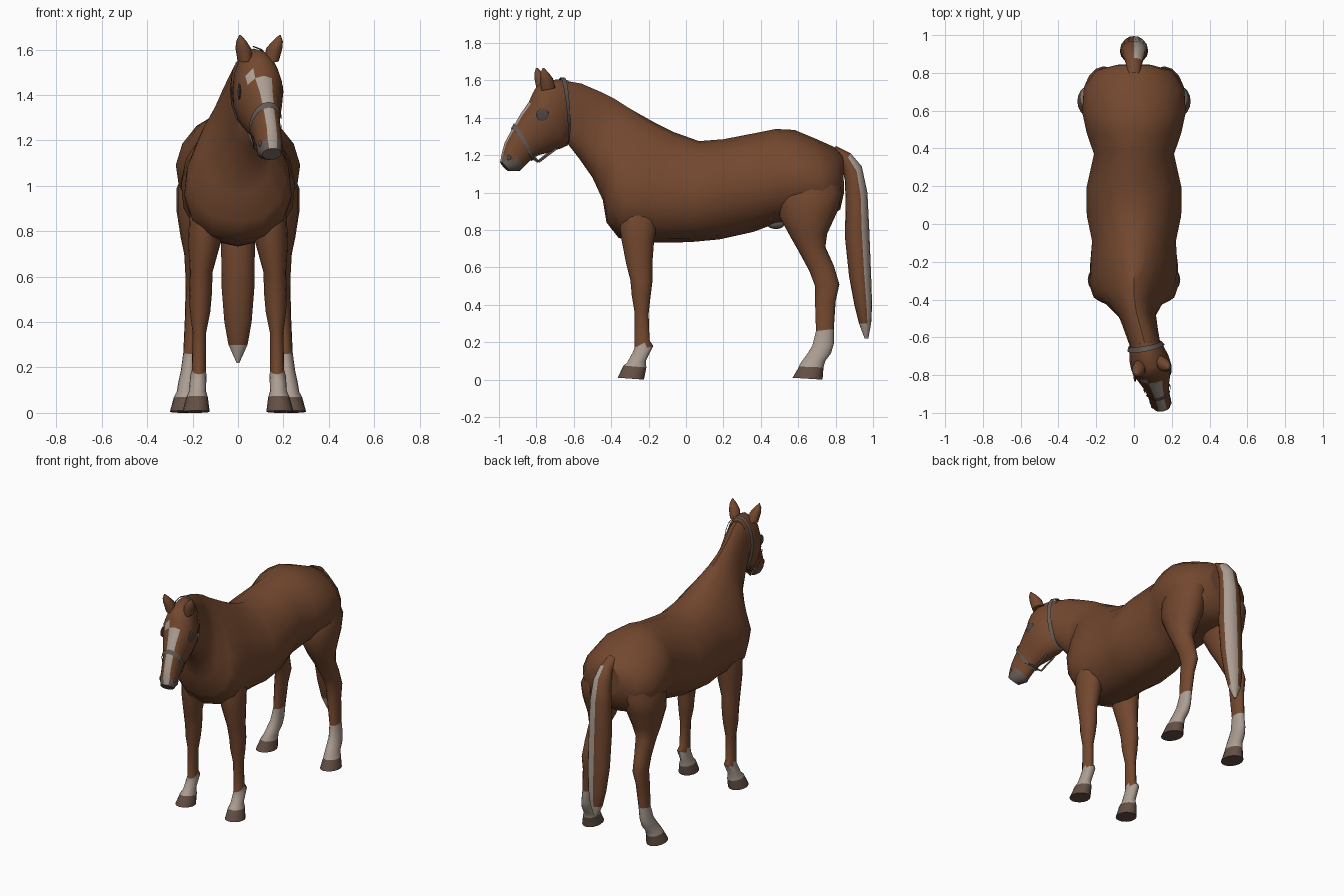
import bpy, math
from mathutils import Vector

if "Cube" in bpy.data.objects:
    bpy.data.objects.remove(bpy.data.objects["Cube"])


def material(name, rgb):
    m = bpy.data.materials.new(name)
    m.use_nodes = True
    m.diffuse_color = (*rgb, 1)
    m.node_tree.nodes["Principled BSDF"].inputs["Base Color"].default_value = (*rgb, 1)
    return m


COAT, WHITE, HOOF, GREY, DARK = range(5)
MATS = [material("chestnut coat", (.17, .064, .028)),
        material("white marking", (.41, .34, .29)),
        material("brown hoof", (.125, .078, .058)),
        material("grey leather", (.13, .10, .09)),
        material("dark eye", (.085, .058, .05))]
SEG = 16


def turn(x, y, z):
    """Sideways bend of the neck and head."""
    yaw = min(1, max(0, (-.42 - y) / .25))
    return (x + .27 * max(0, -.42 - y), y + .2 * yaw * x, z)


def finish(ob, angle=45):
    for m in MATS:
        ob.data.materials.append(m)
    bpy.ops.object.select_all(action='DESELECT')
    ob.select_set(True)
    bpy.context.view_layer.objects.active = ob
    bpy.ops.object.shade_smooth_by_angle(angle=math.radians(angle))
    return ob


def loft(name, sections, rule=lambda i, j, c: COAT, side=1, caps=True):
    """Skin oval sections: edge point (y, z), opposite point (y, z), half width, x, taper."""
    verts, faces = [], []
    for y1, z1, y2, z2, w, x, k in sections:
        for j in range(SEG):
            a = math.tau * j / SEG
            s, c = math.sin(a), math.cos(a)
            y = (y1 + y2) / 2 + s * (y1 - y2) / 2
            z = (z1 + z2) / 2 + s * (z1 - z2) / 2
            verts.append(turn(side * (x + w * c * (1 - k * s)), y, z))
    for i in range(len(sections) - 1):
        for j in range(SEG):
            n = (j + 1) % SEG
            faces.append((i * SEG + j, i * SEG + n, (i + 1) * SEG + n, (i + 1) * SEG + j))
    if caps:
        last = (len(sections) - 1) * SEG
        faces += [tuple(range(SEG)), tuple(range(last, last + SEG))]
    me = bpy.data.meshes.new(name)
    me.from_pydata(verts, [], faces)
    ob = bpy.data.objects.new(name, me)
    bpy.context.collection.objects.link(ob)
    finish(ob)
    for p in me.polygons:
        p.material_index = rule(p.index // SEG, p.index % SEG, p.center)
    bpy.ops.object.mode_set(mode='EDIT')
    bpy.ops.mesh.select_all(action='SELECT')
    bpy.ops.mesh.normals_make_consistent(inside=False)
    bpy.ops.object.mode_set(mode='OBJECT')


def blob(name, loc, scale, mat):
    bpy.ops.mesh.primitive_uv_sphere_add(segments=12, ring_count=8, location=turn(*loc))
    ob = bpy.context.object
    ob.name, ob.scale = name, scale
    finish(ob)
    for p in ob.data.polygons:
        p.material_index = mat


def band(name, a, b, t0, t1, grow):
    """Strap wrapped around the head between two sections."""
    rings = []
    for t in (t0, t1):
        y1, z1, y2, z2, w, x, k = [p + (q - p) * t for p, q in zip(a, b)]
        d = Vector((y1 - y2, z1 - z2)).normalized() * grow
        rings.append((y1 + d.x, z1 + d.y, y2 - d.x, z2 - d.y, w + grow, x, k))
    loft(name, rings, lambda i, j, c: GREY, caps=False)


def strap(name, pts, r):
    cu = bpy.data.curves.new(name, 'CURVE')
    cu.dimensions, cu.bevel_depth, cu.bevel_resolution = '3D', r, 1
    sp = cu.splines.new('POLY')
    sp.points.add(len(pts) - 1)
    for p, co in zip(sp.points, pts):
        p.co = (*turn(*co), 1)
    cu.materials.append(MATS[GREY])
    bpy.context.collection.objects.link(bpy.data.objects.new(name, cu))


# Trunk and neck in one skin, from rump to poll
loft("body_and_neck", [
    (.84, 1.20, .845, 1.0, .09, 0, 0),
    (.80, 1.24, .825, .91, .20, 0, .05),
    (.70, 1.285, .75, .86, .265, 0, .08),
    (.58, 1.335, .60, .85, .274, 0, .08),
    (.48, 1.34, .48, .835, .25, 0, .06),
    (.38, 1.32, .36, .79, .212, 0, .03),
    (.20, 1.285, .18, .75, .252, 0, .05),
    (.07, 1.275, .02, .735, .25, 0, .1),
    (-.07, 1.325, -.11, .733, .222, 0, .17),
    (-.16, 1.37, -.24, .735, .228, 0, .27),
    (-.24, 1.415, -.36, .757, .222, 0, .4),
    (-.31, 1.455, -.425, .84, .195, 0, .48),
    (-.38, 1.50, -.445, .96, .138, 0, .42),
    (-.46, 1.54, -.50, 1.08, .097, 0, .25),
    (-.56, 1.583, -.57, 1.18, .087, 0, .1),
    (-.66, 1.60, -.64, 1.27, .078, 0, 0)])

# Head with star, blaze and grey muzzle
HEAD = [(-.63, 1.60, -.62, 1.30, .07, 0, 0),
        (-.68, 1.605, -.64, 1.25, .09, 0, 0),
        (-.76, 1.598, -.67, 1.235, .102, 0, 0),
        (-.80, 1.565, -.71, 1.225, .104, 0, -.05),
        (-.82, 1.53, -.73, 1.218, .1, 0, -.05),
        (-.84, 1.485, -.75, 1.21, .092, 0, -.05),
        (-.885, 1.42, -.79, 1.20, .074, 0, 0),
        (-.93, 1.34, -.83, 1.175, .06, 0, 0),
        (-.97, 1.265, -.87, 1.135, .055, 0, 0),
        (-.985, 1.21, -.89, 1.115, .056, 0, 0),
        (-.992, 1.165, -.95, 1.115, .042, 0, 0)]


def head_rule(i, j, c):
    if (j in (3, 4) and 5 <= i < 10) or (i == 4 and j == 5):
        return WHITE
    return GREY if i >= 9 or (i == 8 and j > 8) else COAT


loft("head", HEAD, head_rule)

# Halter
band("noseband", HEAD[6], HEAD[7], .7, 1.0, .007)
band("crown_strap", HEAD[0], HEAD[1], .3, .85, .012)
for side, label in ((1, "left"), (-1, "right")):
    strap(label + "_chin_strap", [(side * .05, -.85, 1.21), (side * .025, -.79, 1.165),
                                  (side * .03, -.70, 1.235)], .006)
    # Eyes, nostrils and ears
    blob(label + "_eye", (side * .093, -.785, 1.415), (.008, .033, .036), DARK)
    blob(label + "_nostril", (side * .046, -.955, 1.185), (.009, .012, .016), DARK)
    loft(label + "_ear", [(-.785, 1.545, -.71, 1.56, .032, .058, 0),
                          (-.795, 1.60, -.725, 1.61, .034, .068, 0),
                          (-.795, 1.635, -.75, 1.64, .022, .08, 0),
                          (-.785, 1.665, -.775, 1.665, .003, .088, 0)], side=side)


def sock_rule(sock):
    def rule(i, j, c):
        return HOOF if c.z < .07 else WHITE if c.z < sock else COAT
    return rule


def leg(name, rows, sock, side):
    """Rows: front y, front z, back y, back z, half width, x."""
    loft(name, [(*r, 0) for r in rows], sock_rule(sock), side)


FRONT = [(-.34, 1.0, -.16, 1.0, .05, .125),
         (-.36, .86, -.15, .86, .072, .143),
         (-.345, .75, -.17, .75, .072, .148),
         (-.32, .62, -.18, .62, .05, .162),
         (-.297, .53, -.18, .52, .05, .165),
         (-.29, .45, -.19, .44, .045, .167),
         (-.275, .36, -.20, .35, .03, .17),
         (-.275, .17, -.195, .21, .031, .172),
         (-.285, .145, -.175, .18, .036, .175),
         (-.315, .09, -.215, .10, .037, .178),
         (-.335, .075, -.212, .065, .047, .18),
         (-.365, .01, -.225, 0, .06, .185)]
HIND = [(.56, 1.14, .80, 1.14, .08, .13),
        (.50, .98, .835, 1.0, .11, .16),
        (.50, .87, .81, .90, .11, .16),
        (.56, .76, .755, .78, .085, .167),
        (.60, .69, .745, .71, .062, .175),
        (.66, .58, .79, .61, .046, .185),
        (.69, .50, .82, .51, .042, .19),
        (.69, .42, .80, .42, .036, .198),
        (.695, .26, .79, .27, .031, .21),
        (.675, .18, .79, .19, .034, .218),
        (.65, .14, .775, .14, .039, .223),
        (.61, .085, .745, .10, .04, .23),
        (.605, .07, .735, .065, .048, .235),
        (.57, .01, .73, 0, .06, .24)]
for side, label in ((1, "left"), (-1, "right")):
    leg(label + "_front_leg", FRONT, .18, side)
    leg(label + "_hind_leg", HIND, .26, side)

# Belly detail
blob("sheath", (0, .48, .835), (.03, .05, .03), GREY)

# Tail with a pale streak along its left rear side and a pale tip
loft("tail", [(.80, 1.25, .79, 1.17, .035, 0, 0),
              (.88, 1.21, .835, 1.14, .045, 0, 0),
              (.94, 1.14, .85, 1.06, .06, 0, 0),
              (.97, 1.0, .853, .95, .07, 0, 0),
              (.98, .80, .85, .76, .075, 0, 0),
              (.99, .55, .872, .55, .072, 0, 0),
              (.995, .40, .90, .40, .06, 0, 0),
              (.99, .30, .925, .30, .042, 0, 0),
              (.975, .22, .955, .22, .006, 0, 0)],
     lambda i, j, c: WHITE if c.z < .31 or (j in (1, 2, 3) and i > 0) else COAT)
